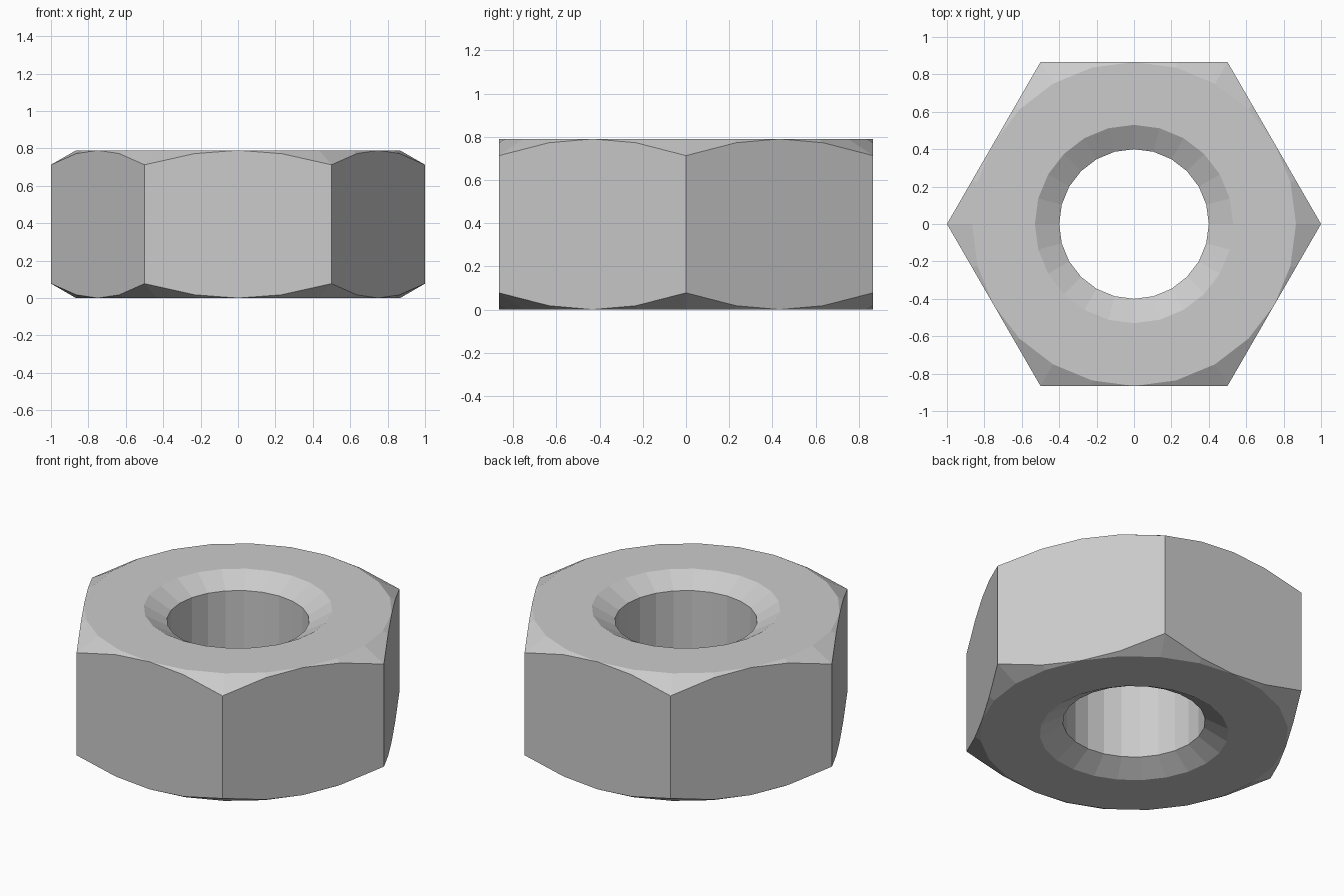
import bpy, bmesh, math

if "Cube" in bpy.data.objects:
    bpy.data.objects.remove(bpy.data.objects["Cube"])

SIDES = 24          # columns around the axis (four per hexagon flat)
HEIGHT = 0.79
FLAT = math.cos(math.radians(30))   # centre to flat
HOLE, SINK = 0.40, 0.53             # bore and countersink radii
SLOPE = math.tan(math.radians(30))  # slope of all chamfers


def hex_radius(a):
    # distance from the axis to the hexagon outline, corner at angle 0
    off = a % math.radians(60) - math.radians(30)
    return FLAT / math.cos(off)


bm = bmesh.new()
columns = []
for i in range(SIDES):
    a = math.tau * i / SIDES
    r = hex_radius(a)
    drop = (r - FLAT) * SLOPE
    sink = (SINK - HOLE) * SLOPE
    # lower half of the cross-section, then its mirror image
    low = [(HOLE, sink), (SINK, 0), (FLAT, 0), (r, drop)]
    profile = low + [(q, HEIGHT - z) for q, z in reversed(low)]
    columns.append([bm.verts.new((q * math.cos(a), q * math.sin(a), z))
                    for q, z in profile])

# Skin the columns into a closed ring
for i in range(SIDES):
    c, d = columns[i], columns[(i + 1) % SIDES]
    for j in range(len(c)):
        k = (j + 1) % len(c)
        bm.faces.new((c[j], d[j], d[k], c[k]))

# Chamfer vanishes at the middle of each flat
bmesh.ops.remove_doubles(bm, verts=bm.verts, dist=1e-4)
bmesh.ops.recalc_face_normals(bm, faces=bm.faces)

mesh = bpy.data.meshes.new("hex_nut")
bm.to_mesh(mesh)
bm.free()
nut = bpy.data.objects.new("hex_nut", mesh)
bpy.context.collection.objects.link(nut)
